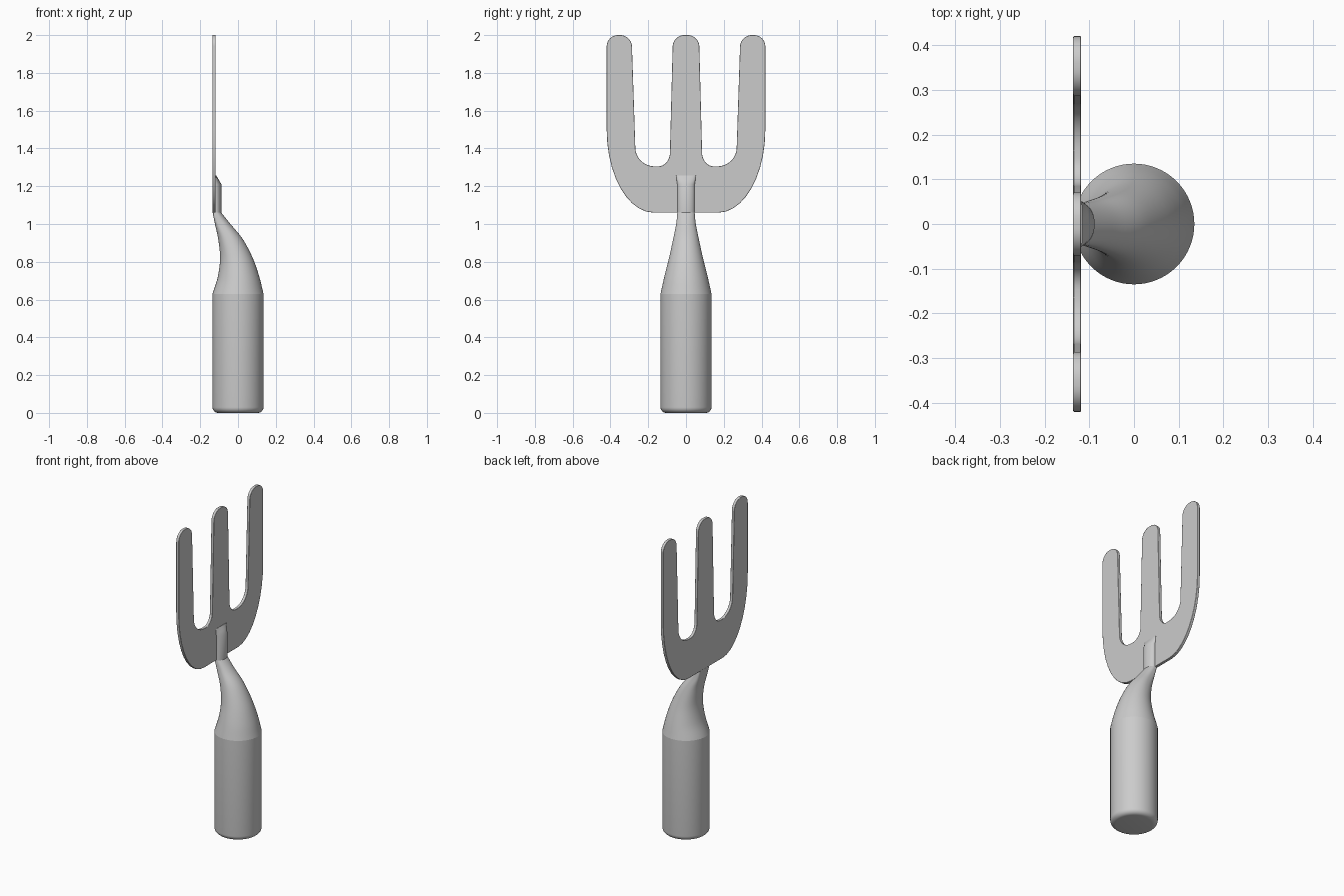
import bpy, bmesh, math
from mathutils import Vector

cube = bpy.data.objects.get("Cube")
if cube:
    bpy.data.objects.remove(cube)

metal = bpy.data.materials.new("light grey")
metal.use_nodes = True
grey = (0.6, 0.6, 0.6, 1)
metal.diffuse_color = grey
metal.node_tree.nodes["Principled BSDF"].inputs["Base Color"].default_value = grey


def finish(name, bm, angle=35):
    bmesh.ops.recalc_face_normals(bm, faces=bm.faces)
    mesh = bpy.data.meshes.new(name)
    bm.to_mesh(mesh)
    bm.free()
    obj = bpy.data.objects.new(name, mesh)
    bpy.context.collection.objects.link(obj)
    mesh.materials.append(metal)
    bpy.ops.object.select_all(action='DESELECT')
    obj.select_set(True)
    bpy.context.view_layer.objects.active = obj
    bpy.ops.object.shade_smooth_by_angle(angle=math.radians(angle))
    return obj


def loft(name, stations, sides=64):
    """Skin rings of (z, x min, x max, half width, x of widest line, squareness of -x half)."""
    bm = bmesh.new()
    rings = []
    for z, x0, x1, w, mid, square in stations:
        ring = []
        for i in range(sides):
            a = math.tau * i / sides
            c, s = math.cos(a), math.sin(a)
            p = 1 if c >= 0 else 1 - square
            c2, s2 = (math.copysign(abs(v) ** p, v) for v in (c, s))
            reach = x1 - mid if c >= 0 else mid - x0
            ring.append(bm.verts.new((mid + reach * c2, w * s2, z)))
        rings.append(ring)
    for low, high in zip(rings, rings[1:]):
        for i in range(sides):
            j = (i + 1) % sides
            bm.faces.new((low[i], low[j], high[j], high[i]))
    bm.faces.new(rings[0])
    bm.faces.new(rings[-1])
    return finish(name, bm)


def smooth_stations(keys, steps=6):
    """Catmull-Rom interpolation between key stations."""
    keys = [Vector(k) for k in keys]
    out = []
    for i in range(len(keys) - 1):
        b, c = keys[i], keys[i + 1]
        a = keys[i - 1] if i else b * 2 - c
        d = keys[i + 2] if i + 2 < len(keys) else c * 2 - b
        for k in range(steps):
            t = k / steps
            out.append((b * 2 + (c - a) * t + (a * 2 - b * 5 + c * 4 - d) * t * t
                        + (b * 3 - a - c * 3 + d) * t ** 3) / 2)
    return out + [keys[-1]]


# Handle with a rounded butt
R, ROUND = 0.135, 0.03
handle = []
for k in range(7):
    a = math.pi / 2 * k / 6
    r = R - ROUND + ROUND * math.sin(a)
    handle.append((ROUND * (1 - math.cos(a)), -r, r, r, 0, 0))
handle.append((0.63, -R, R, R, 0, 0))
loft("handle", handle)

# Neck sweeping over to the fork, ending in a D-shaped section
neck = smooth_stations([
    (0.63, -0.135, 0.135, 0.135, 0, 0),
    (0.72, -0.107, 0.113, 0.115, 0, 0),
    (0.82, -0.095, 0.078, 0.090, -0.01, 0.05),
    (0.92, -0.105, 0.025, 0.068, -0.04, 0.2),
    (1.00, -0.122, -0.040, 0.052, -0.085, 0.5),
    (1.06, -0.134, -0.088, 0.046, -0.117, 0.75),
])
loft("neck", neck)

# Tang lying on the blade, sloping away at its tip
loft("tang", [
    (1.05, -0.130, -0.088, 0.046, -0.118, 0.75),
    (1.21, -0.130, -0.088, 0.046, -0.118, 0.75),
    (1.235, -0.130, -0.102, 0.050, -0.118, 0.75),
    (1.258, -0.130, -0.116, 0.052, -0.118, 0.75),
])

# Half outline of the fork: corner y, z, rounding before, rounding after
corners = [
    (0.42, 1.06, 0.25, 0.44),
    (0.42, 2.00, 0.06, 0.06),
    (0.288, 2.00, 0.06, 0.06),
    (0.265, 1.305, 0.095, 0.10),
    (0.087, 1.305, 0.06, 0.07),
    (0.069, 2.00, 0.06, 0.06),
]
path = [Vector((0, 1.06))] + [Vector(c[:2]) for c in corners] + [Vector((0, 2.0))]
half = []
for i, (y, z, before, after) in enumerate(corners, 1):
    p = path[i]
    start = p + (path[i - 1] - p).normalized() * before
    end = p + (path[i + 1] - p).normalized() * after
    h1, h2 = start.lerp(p, 0.55), end.lerp(p, 0.55)
    for k in range(11):
        t = k / 10
        u = 1 - t
        half.append(start * u ** 3 + h1 * 3 * u * u * t + h2 * 3 * u * t * t + end * t ** 3)
outline = half + [Vector((-p.x, p.y)) for p in reversed(half)]

# Fork blade: flat plate with three tines
bm = bmesh.new()
face = bm.faces.new([bm.verts.new((-0.136, p.x, p.y)) for p in outline])
side = bmesh.ops.extrude_face_region(bm, geom=[face])
bmesh.ops.translate(bm, vec=(0.018, 0, 0),
                    verts=[v for v in side["geom"] if isinstance(v, bmesh.types.BMVert)])
blade = finish("fork_blade", bm)
bevel = blade.modifiers.new("soft rim", 'BEVEL')
bevel.width = 0.002
bevel.segments = 2
bevel.limit_method = 'ANGLE'
bevel.angle_limit = math.radians(50)
